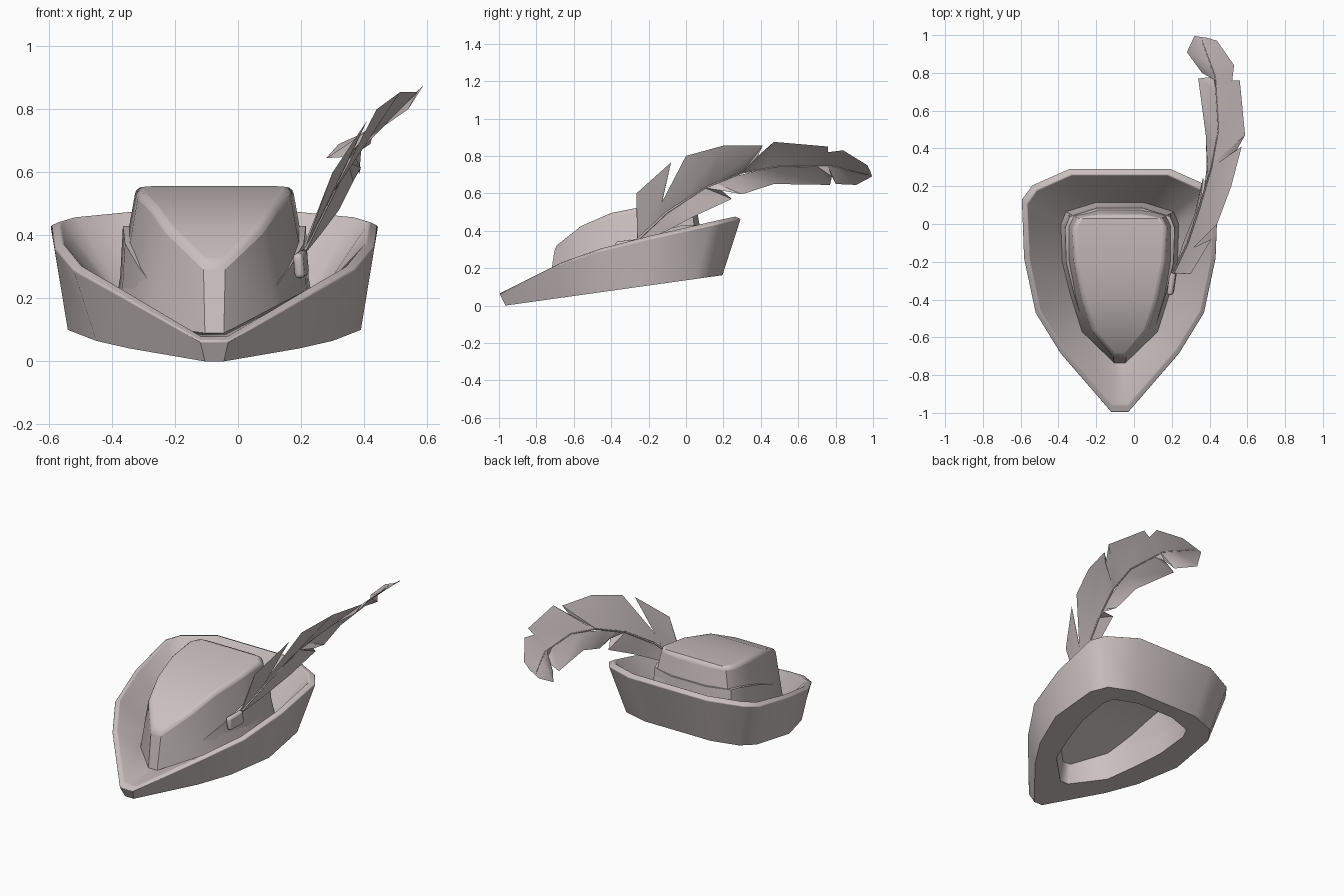
import bpy, bmesh
from mathutils import Vector

if "Cube" in bpy.data.objects:
    bpy.data.objects.remove(bpy.data.objects["Cube"])

CX = -0.075  # the hat's own symmetry line

felt = bpy.data.materials.new("pale_felt")
felt.diffuse_color = (0.60, 0.53, 0.53, 1)
felt.use_nodes = True
felt.node_tree.nodes["Principled BSDF"].inputs["Base Color"].default_value = felt.diffuse_color


def lerp(table, t):
    """Piecewise-linear lookup; table rows are (key, values...)."""
    if t <= table[0][0]:
        return table[0][1:]
    for a, b in zip(table, table[1:]):
        if t <= b[0]:
            k = (t - a[0]) / (b[0] - a[0])
            return tuple(p + (q - p) * k for p, q in zip(a[1:], b[1:]))
    return table[-1][1:]


def finish(name, bm, angle=0.75):
    bmesh.ops.recalc_face_normals(bm, faces=bm.faces)
    me = bpy.data.meshes.new(name)
    bm.to_mesh(me)
    bm.free()
    ob = bpy.data.objects.new(name, me)
    bpy.context.collection.objects.link(ob)
    me.materials.append(felt)
    bpy.ops.object.select_all(action='DESELECT')
    bpy.context.view_layer.objects.active = ob
    ob.select_set(True)
    bpy.ops.object.shade_smooth_by_angle(angle=angle)
    return ob


def loop(half, zfun, scale=1.0, dz=0.0):
    """Mirror a half outline (front to back) into a closed ring."""
    pts = [(dx * scale, -0.3 + (y + 0.3) * scale, zfun(y) + dz) for dx, y in half]
    return ([(CX + x, y, z) for x, y, z in pts] +
            [(CX - x, y, z) for x, y, z in reversed(pts)])


# Half outlines (distance from centre line, y), front to back
rim = [(.045, -.998), (.315, -.685), (.447, -.47), (.508, -.18), (.52, .13), (.465, .205), (.27, .292)]
hem = [(.03, -.965), (.27, -.67), (.375, -.5), (.465, -.25), (.45, .05), (.39, .14), (.23, .195)]
base = [(.03, -.735), (.2, -.57), (.26, -.38), (.305, -.2), (.312, .0), (.285, .065), (.13, .113)]
top = [(.035, -.70), (.15, -.56), (.20, -.4), (.24, -.2), (.248, -.02), (.22, .03), (.11, .05)]

rim_tab = [(-.998, .065), (-.95, .10), (-.7, .213), (-.5, .283), (-.3, .335), (0, .402), (.29, .463)]
top_tab = [(-.7, .315), (-.56, .425), (-.4, .495), (-.2, .535), (0, .556)]
rim_z = lambda y: lerp(rim_tab, y)[0]
hem_z = lambda y: max(0, .14 * (y + .965))
base_z = lambda y: .09 + .14 * (y + .735)
top_z = lambda y: lerp(top_tab, y)[0]
lining_z = lambda y: min(.43, .16 + .4 * (y + .735))


def loft(name, rings, soft):
    """Skin the rings, cap both ends; soft maps ring index to bevel weight."""
    bm = bmesh.new()
    weight = bm.edges.layers.float.new("bevel_weight_edge")
    vs = [[bm.verts.new(p) for p in r] for r in rings]
    n = len(vs[0])
    for a, b in zip(vs, vs[1:]):
        for i in range(n):
            j = (i + 1) % n
            bm.faces.new((a[i], a[j], b[j], b[i]))
    # caps are strips joining left and right sides
    for ring in (vs[0], vs[-1]):
        for i in range(n // 2 - 1):
            bm.faces.new((ring[i], ring[i + 1], ring[n - 2 - i], ring[n - 1 - i]))
    for k, w in soft.items():
        for i in range(n):
            bm.edges.get((vs[k][i], vs[k][(i + 1) % n]))[weight] = w
    return finish(name, bm)


# Hat body: crown, upturned brim, flat underside and hollow lining as one skin
hat = loft("hat_body", [
    loop(top, top_z),
    loop(base, base_z),
    loop(rim, rim_z, .945, .014),
    loop(rim, rim_z),
    loop(hem, hem_z),
    loop(base, hem_z, .98, .005),
    loop(base, lining_z, .93),
], {0: 1, 2: .3, 3: .3})
bev = hat.modifiers.new("soft_edges", 'BEVEL')
bev.width = .036
bev.segments = 3
bev.limit_method = 'WEIGHT'

# Feather: two vanes hung on a curved spine
spine = [(-.26, .21, .35), (-.1, .285, .5), (.1, .35, .63), (.3, .41, .71),
         (.5, .447, .745), (.78, .43, .745), (.97, .36, .70)]  # y, x, z


def spine_at(y):
    x, z = lerp(spine, y)
    return Vector((x, y, z))


# rows: spine y, then edge x, y, z (notches included)
upper = [(-.26, .21, -.262, .37), (-.24, .30, -.265, .60), (-.15, .41, -.08, .765),
         (-.14, .31, -.13, .55), (-.05, .44, 0, .80), (.12, .515, .2, .855),
         (.3, .57, .41, .855), (.32, .54, .385, .80), (.42, .588, .47, .875),
         (.7, .56, .76, .85), (.74, .52, .76, .82), (.8, .53, .84, .83),
         (.9, .44, .97, .75), (.97, .39, .985, .72)]
lower = [(-.26, .212, -.25, .34), (-.15, .26, -.1, .40), (0, .32, .05, .48),
         (.1, .365, .245, .57), (.16, .39, .19, .615), (.24, .385, .3, .595),
         (.42, .38, .47, .65), (.7, .34, .77, .645), (.76, .42, .78, .69),
         (.79, .36, .80, .65), (.86, .28, .91, .645), (.97, .32, .995, .69)]

bm = bmesh.new()
for rows in (upper, lower):
    pairs = [(bm.verts.new(spine_at(r[0])), bm.verts.new(r[1:])) for r in rows]
    for (a, b), (c, d) in zip(pairs, pairs[1:]):
        bm.faces.new((a, b, d))
        bm.faces.new((a, d, c))
a, b, c = (bm.verts.new(p) for p in (spine_at(.97), upper[-1][1:], lower[-1][1:]))
bm.faces.new((a, b, c))  # feather tip
bmesh.ops.remove_doubles(bm, verts=bm.verts, dist=.0005)
finish("feather_vanes", bm, .7)

# Quill running along the spine
cu = bpy.data.curves.new("feather_quill", 'CURVE')
cu.dimensions = '3D'
cu.bevel_depth = .007
cu.bevel_resolution = 1
sp = cu.splines.new('POLY')
sp.points.add(len(spine) - 1)
for i, (p, (y, x, z)) in enumerate(zip(sp.points, spine)):
    p.co = (x, y, z, 1)
    p.radius = 1 - .12 * i
cu.materials.append(felt)
bpy.context.collection.objects.link(bpy.data.objects.new("feather_quill", cu))

# Small clip holding the feather against the crown
bm = bmesh.new()
bmesh.ops.create_cube(bm, size=1)
bmesh.ops.scale(bm, vec=(.032, .12, .08), verts=bm.verts)
clip = finish("feather_clip", bm)
clip.location = (.2, -.315, .308)
clip.rotation_euler = (.1, -.08, -.15)
b = clip.modifiers.new("rounded", 'BEVEL')
b.width = .014
b.segments = 3
